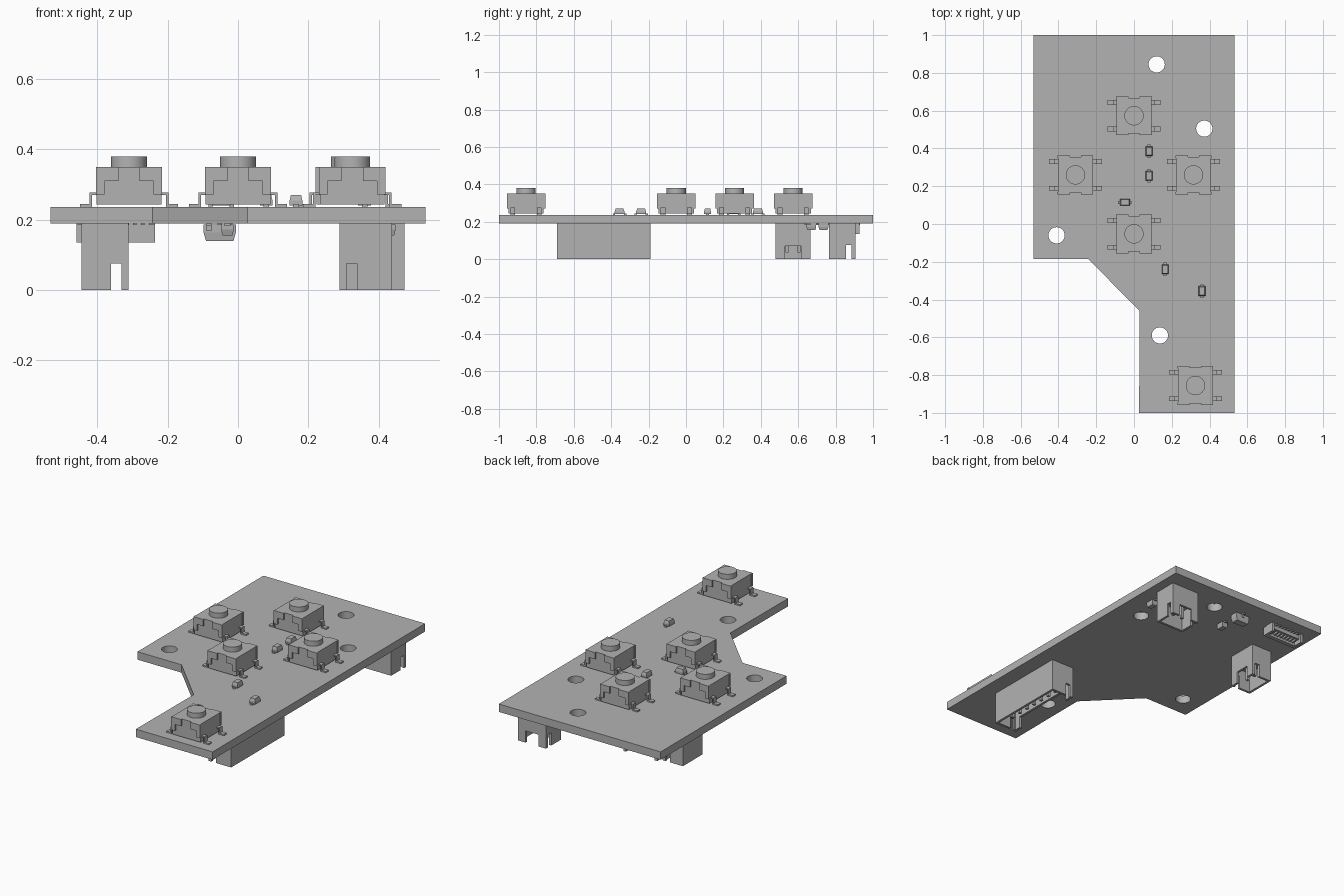
import bpy, bmesh, math
from mathutils import Matrix, Vector

if "Cube" in bpy.data.objects:
    bpy.data.objects.remove(bpy.data.objects["Cube"], do_unlink=True)

grey = bpy.data.materials.new("plain_grey")
grey.use_nodes = True
grey.diffuse_color = (0.45, 0.45, 0.45, 1)
grey.node_tree.nodes["Principled BSDF"].inputs["Base Color"].default_value = grey.diffuse_color

TOP, BOTTOM = 0.237, 0.19  # board faces


def box(bm, x0, x1, y0, y1, z0, z1, taper=1.0):
    """Box from its limits; taper scales the upper face."""
    verts = bmesh.ops.create_cube(bm, size=1)["verts"]
    for v in verts:
        k = taper if v.co.z > 0 else 1
        v.co = Vector(((x0 + x1) / 2 + v.co.x * k * (x1 - x0),
                       (y0 + y1) / 2 + v.co.y * k * (y1 - y0),
                       z0 if v.co.z < 0 else z1))


def finish(name, bm, location=(0, 0, 0), turn=0.0, flip=False):
    """Make an object; flip hangs it under the board."""
    if flip:
        bmesh.ops.scale(bm, vec=(1, 1, -1), verts=bm.verts)
    bmesh.ops.rotate(bm, cent=(0, 0, 0), matrix=Matrix.Rotation(turn, 3, "Z"), verts=bm.verts)
    bmesh.ops.recalc_face_normals(bm, faces=bm.faces)
    mesh = bpy.data.meshes.new(name)
    bm.to_mesh(mesh)
    bm.free()
    mesh.materials.append(grey)
    ob = bpy.data.objects.new(name, mesh)
    ob.location = location
    bpy.context.collection.objects.link(ob)
    return ob


def smooth(ob):
    bpy.ops.object.select_all(action="DESELECT")
    ob.select_set(True)
    bpy.context.view_layer.objects.active = ob
    bpy.ops.object.shade_smooth_by_angle(angle=math.radians(30))


# Circuit board: filled outline with four round mounting holes
curve = bpy.data.curves.new("circuit_board", "CURVE")
curve.dimensions = "2D"
curve.fill_mode = "BOTH"
curve.extrude = (TOP - BOTTOM) / 2
outline = [(-0.533, 1), (0.533, 1), (0.533, -1), (0.027, -1),
           (0.03, -0.46), (-0.243, -0.185), (-0.533, -0.185)]
loops = [outline]
for hx, hy in [(0.12, 0.845), (0.372, 0.505), (-0.41, -0.06), (0.137, -0.59)]:
    angles = [i * math.tau / 32 for i in range(32)]
    loops.append([(hx + 0.043 * math.cos(a), hy + 0.043 * math.sin(a)) for a in angles])
for loop in loops:
    spline = curve.splines.new("POLY")
    spline.points.add(len(loop) - 1)
    for p, (x, y) in zip(spline.points, loop):
        p.co = (x, y, 0, 1)
    spline.use_cyclic_u = True
board = bpy.data.objects.new("circuit_board", curve)
board.location.z = (TOP + BOTTOM) / 2
bpy.context.collection.objects.link(board)
curve.materials.append(grey)
board.select_set(True)
bpy.context.view_layer.objects.active = board
bpy.ops.object.convert(target="MESH")
smooth(bpy.context.view_layer.objects.active)


# Push buttons: body, clipped cover, four bent leads, round plunger
def push_button(i, x, y):
    bm = bmesh.new()
    box(bm, -0.092, 0.092, -0.094, 0.094, 0.006, 0.113)
    for sx in (-1, 1):
        for sy in (-1, 1):
            def part(a, b, c, d, e, f):
                box(bm, *sorted((sx * a, sx * b)), *sorted((sy * c, sy * d)), e, f)
            part(0.03, 0.094, 0.09, 0.103, 0.073, 0.113)
            part(0.07, 0.094, 0.09, 0.103, 0.035, 0.073)
            part(0.105, 0.14, 0.058, 0.083, 0, 0.008)
            part(0.105, 0.112, 0.058, 0.083, 0, 0.04)
            part(0.085, 0.112, 0.058, 0.083, 0.033, 0.04)
    finish(f"button_body_{i}", bm, (x, y, TOP))
    bm = bmesh.new()
    bmesh.ops.create_cone(bm, cap_ends=True, segments=32, radius1=0.051, radius2=0.051,
                          depth=0.05, matrix=Matrix.Translation((0, 0, 0.118)))
    smooth(finish(f"button_plunger_{i}", bm, (x, y, TOP)))


spots = [(0, 0.573), (-0.31, 0.26), (0.315, 0.26), (0, -0.052), (0.325, -0.855)]
for i, spot in enumerate(spots):
    push_button(i, *spot)


# Small two-lead diodes on both faces
def diode(i, x, y, turn, under=False):
    bm = bmesh.new()
    box(bm, -0.018, 0.018, -0.026, 0.026, 0.004, 0.018)
    box(bm, -0.018, 0.018, -0.026, 0.026, 0.018, 0.034, 0.8)
    for s in (-1, 1):
        box(bm, -0.008, 0.008, *sorted((s * 0.024, s * 0.036)), 0, 0.008)
    finish(f"diode_{i}", bm, (x, y, BOTTOM if under else TOP), turn, under)


quarter = math.pi / 2
for i, (x, y, turn, under) in enumerate([
        (0.08, 0.385, 0, False), (0.08, 0.255, 0, False), (-0.048, 0.115, quarter, False),
        (0.165, -0.24, 0, False), (0.36, -0.355, 0, False),
        (-0.03, 0.735, 0, True), (0.43, 0.67, 0, True)]):
    diode(i, x, y, turn, under)

# Three-lead chip under the board
bm = bmesh.new()
box(bm, -0.046, 0.046, -0.024, 0.024, 0.004, 0.026)
box(bm, -0.046, 0.046, -0.024, 0.024, 0.026, 0.05, 0.85)
for px, s in [(-0.03, -1), (0.03, -1), (0, 1)]:
    box(bm, px - 0.007, px + 0.007, *sorted((s * 0.022, s * 0.04)), 0, 0.008)
    box(bm, px - 0.007, px + 0.007, *sorted((s * 0.022, s * 0.029)), 0.004, 0.022)
finish("three_lead_chip", bm, (-0.052, 0.865, BOTTOM), flip=True)


# Plug sockets: hollow shrouds opening downward, keyed ends, contact pins
def socket(name, x, y, length, width, pins, turn):
    bm = bmesh.new()
    h, w, t, deep = length / 2, width / 2, 0.014, BOTTOM
    box(bm, -h, h, -w, w, 0, 0.07)
    box(bm, -h, h, w - t, w, 0.07, deep)
    for s in (-1, 1):
        a, b = sorted((s * h, s * (h - t)))
        box(bm, a, b, -w, w - t, 0.07, 0.115)
        box(bm, a, b, -w + 0.05, w - t, 0.115, deep)
        box(bm, a, b, -w, -w + 0.02, 0.115, deep)
        box(bm, *sorted((s * h, s * (h - 0.05))), -w, -w + t, 0.07, deep)
    box(bm, -h, h, -w, -w + t, 0.07, 0.12)
    for i in range(pins):
        px = (i - (pins - 1) / 2) * 0.062
        box(bm, px - 0.008, px + 0.008, -0.008, 0.008, 0.07, 0.155)
    finish(name, bm, (x, y, BOTTOM), turn, True)


socket("long_socket", 0.363, -0.44, 0.5, 0.15, 7, -quarter)
socket("back_socket", 0.381, 0.835, 0.185, 0.14, 2, math.pi)
socket("side_socket", -0.378, 0.572, 0.185, 0.134, 2, quarter)

# Flat cable connector near the back edge, with a row of contacts
bm = bmesh.new()
box(bm, -0.112, 0.112, -0.035, 0.03, 0.004, 0.03)
box(bm, -0.112, 0.112, -0.035, -0.01, 0.03, 0.055)
for s in (-1, 1):
    box(bm, *sorted((s * 0.095, s * 0.112)), -0.01, 0.042, 0, 0.055)
for i in range(8):
    px = -0.077 + i * 0.022
    box(bm, px - 0.005, px + 0.005, 0.02, 0.045, 0, 0.008)
    box(bm, px - 0.005, px + 0.005, -0.01, 0.02, 0.03, 0.042)
finish("flat_cable_connector", bm, (-0.348, 0.885, BOTTOM), flip=True)
